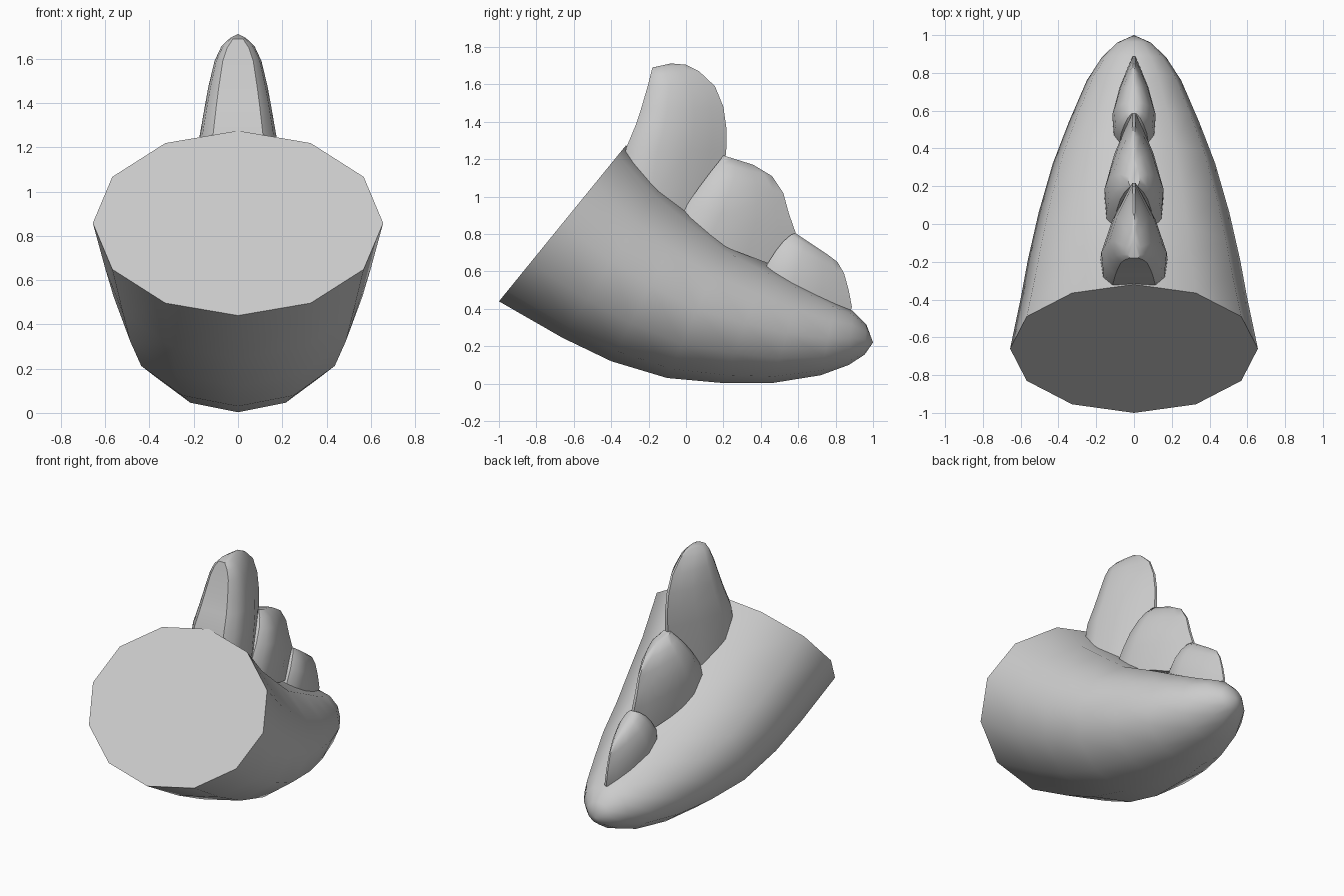
import bpy, bmesh, math
from mathutils import Vector

if "Cube" in bpy.data.objects:
    bpy.data.objects.remove(bpy.data.objects["Cube"])


def loft(name, rings, tip=None, angle=45):
    """Skin a list of closed rings, capping the start and closing the end."""
    bm = bmesh.new()
    loops = [[bm.verts.new(p) for p in ring] for ring in rings]
    n = len(loops[0])
    for a, b in zip(loops, loops[1:]):
        for i in range(n):
            j = (i + 1) % n
            bm.faces.new((a[i], a[j], b[j], b[i]))
    bm.faces.new(loops[0])
    end = loops[-1]
    if tip:
        t = bm.verts.new(tip)
        for i in range(n):
            bm.faces.new((end[i], end[(i + 1) % n], t))
    else:
        bm.faces.new(end)
    bmesh.ops.recalc_face_normals(bm, faces=bm.faces)
    mesh = bpy.data.meshes.new(name)
    bm.to_mesh(mesh)
    bm.free()
    ob = bpy.data.objects.new(name, mesh)
    bpy.context.collection.objects.link(ob)
    bpy.ops.object.select_all(action='DESELECT')
    ob.select_set(True)
    bpy.context.view_layer.objects.active = ob
    bpy.ops.object.shade_smooth_by_angle(angle=math.radians(angle))
    return ob


def ellipse(top, bottom, w, n=12):
    t, b = Vector((0, *top)), Vector((0, *bottom))
    c, r = (t + b) / 2, (t - b) / 2
    return [c + r * math.cos(a) + Vector((w * math.sin(a), 0, 0))
            for a in (2 * math.pi * i / n for i in range(n))]


# Cross-section of a spine: blunt back, bulging sides, thin front edge
SECTION = [(0, .65), (.1, .93), (.32, 1), (.64, .66), (.85, .32), (1, .06)]


def blade(back, front, w):
    b, f = Vector((0, *back)), Vector((0, *front))
    half = [(b.lerp(f, t), w * s) for t, s in SECTION]
    return ([p + Vector((x, 0, 0)) for p, x in half] +
            [p - Vector((x, 0, 0)) for p, x in reversed(half)])


# Curved tapering body: (top y,z), (bottom y,z), half width
body = [((-.32, 1.275), (-1, .44), .656), ((-.13, 1.06), (-.66, .245), .60),
        ((.02, .93), (-.4, .12), .562), ((.22, .76), (-.1, .03), .505),
        ((.44, .64), (.2, .003), .43), ((.62, .535), (.46, .003), .345),
        ((.8, .435), (.72, .045), .25), ((.89, .39), (.87, .1), .172),
        ((.965, .315), (.955, .155), .09)]
loft("body", [ellipse(*r) for r in body], tip=(0, 1, .22))

# Row of three spines: (back y,z), (front y,z), half width
spines = {
    "rear_spine": [((-.36, 1.05), (.15, .8), .18), ((-.32, 1.26), (.215, 1.24), .173),
                   ((-.27, 1.38), (.217, 1.36), .152), ((-.24, 1.47), (.2, 1.48), .134),
                   ((-.205, 1.59), (.155, 1.59), .106), ((-.19, 1.65), (.07, 1.67), .075),
                   ((-.18, 1.69), (0, 1.705), .035)],
    "middle_spine": [((-.08, .84), (.55, .6), .155), ((0, .95), (.585, .81), .156),
                     ((.07, 1.05), (.55, .91), .142), ((.13, 1.13), (.52, 1.02), .112),
                     ((.17, 1.18), (.46, 1.11), .075), ((.2, 1.22), (.36, 1.17), .03)],
    "front_spine": [((.38, .5), (.85, .3), .112), ((.435, .64), (.887, .41), .115),
                    ((.48, .71), (.87, .5), .105), ((.52, .76), (.845, .59), .082),
                    ((.56, .795), (.81, .65), .052), ((.585, .805), (.75, .695), .02)],
}
for name, rows in spines.items():
    top = (0, -.08, 1.712) if name == "rear_spine" else None
    loft(name, [blade(*r) for r in rows], tip=top, angle=40)
